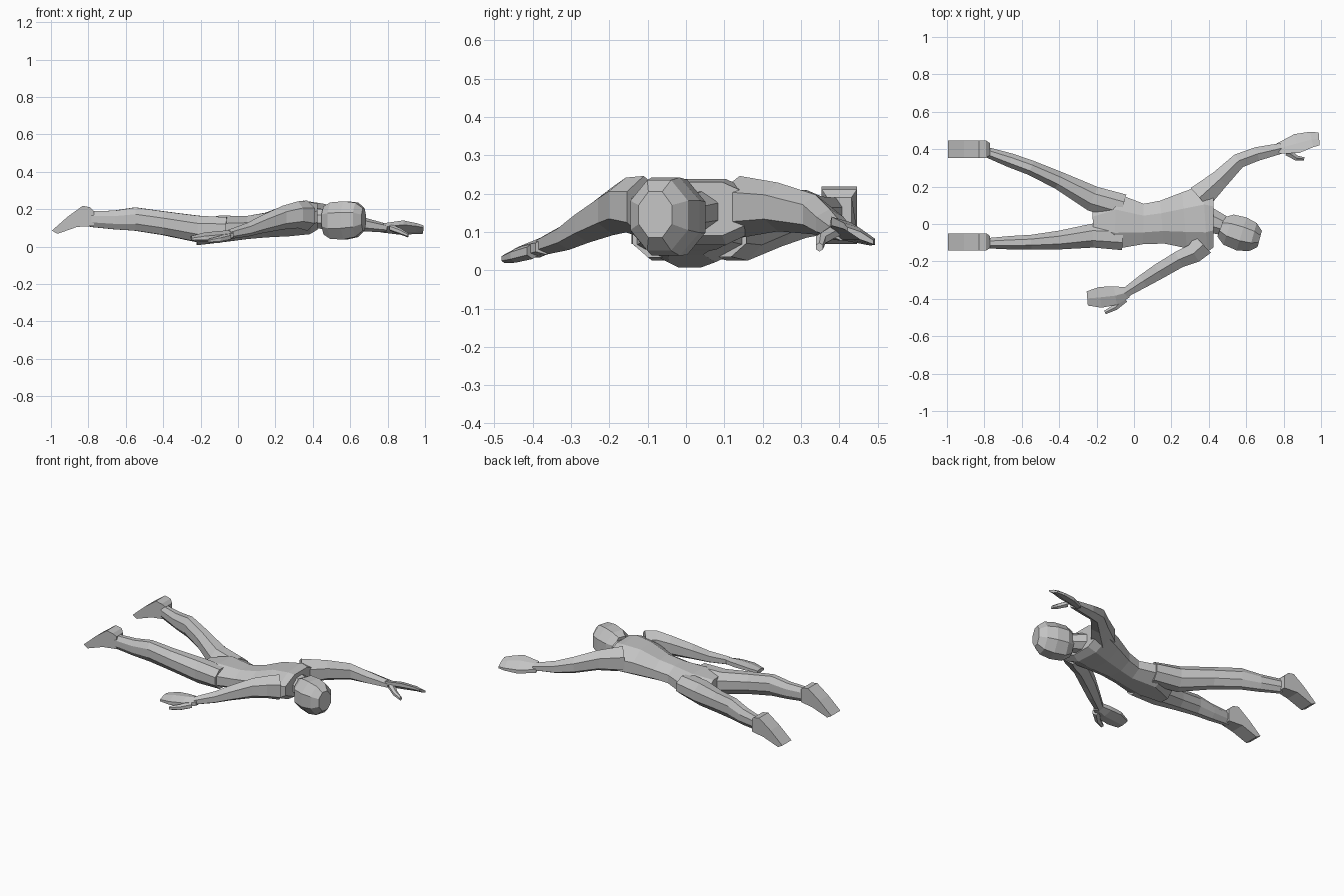
import bpy
import bmesh
import math
from mathutils import Vector

default_cube = bpy.data.objects.get("Cube")
if default_cube:
    bpy.data.objects.remove(default_cube, do_unlink=True)

# One plain grey for the whole figure
grey = bpy.data.materials.new("plain grey")
grey.use_nodes = True
colour = (0.55, 0.55, 0.55, 1)
grey.diffuse_color = colour
grey.node_tree.nodes["Principled BSDF"].inputs["Base Color"].default_value = colour


def finish(name, bm):
    """Turn a bmesh into a flat shaded object with outward normals."""
    bmesh.ops.recalc_face_normals(bm, faces=bm.faces)
    mesh = bpy.data.meshes.new(name)
    bm.to_mesh(mesh)
    bm.free()
    mesh.materials.append(grey)
    obj = bpy.data.objects.new(name, mesh)
    bpy.context.collection.objects.link(obj)
    return obj


def loft(name, sections, sides=8, slope=0.0):
    """Skin rings along a path; a section is x, y, z, half width, half height.
    slope tips the ring sideways (rise per unit of width)."""
    bm = bmesh.new()
    rings = []
    centres = [Vector(s[:3]) for s in sections]
    grow = 1 / math.cos(math.pi / sides)
    last = len(sections) - 1
    for i, (centre, section) in enumerate(zip(centres, sections)):
        along = centres[min(i + 1, last)] - centres[max(i - 1, 0)]
        across = Vector((-along.y, along.x, 0)).normalized()
        across.z = slope
        half_width, half_height = section[3:]
        ring = []
        for k in range(sides):
            angle = math.tau * (k + 0.5) / sides
            side = across * (half_width * grow * math.cos(angle))
            lift = Vector((0, 0, half_height * grow * math.sin(angle)))
            ring.append(bm.verts.new(centre + side + lift))
        rings.append(ring)
    for a, b in zip(rings, rings[1:]):
        for k in range(sides):
            n = (k + 1) % sides
            bm.faces.new((a[k], a[n], b[n], b[k]))
    bm.faces.new(rings[0])
    bm.faces.new(rings[-1])
    return finish(name, bm)


def foot(name, middle, half_width):
    """Extrude the side profile of a pointed foot across its width."""
    profile = [(-.77, .11), (-.77, .19), (-.79, .21), (-.83, .218),
               (-.91, .16), (-.995, .085), (-.965, .068), (-.86, .105)]
    bm = bmesh.new()
    face = bm.faces.new([bm.verts.new((x, middle - half_width, z)) for x, z in profile])
    result = bmesh.ops.extrude_face_region(bm, geom=[face])
    moved = [v for v in result["geom"] if isinstance(v, bmesh.types.BMVert)]
    bmesh.ops.translate(bm, verts=moved, vec=(0, 2 * half_width, 0))
    # Narrow the ankle end
    for v in bm.verts:
        if v.co.x > -.78:
            v.co.y = middle + (v.co.y - middle) * 0.7
    return finish(name, bm)


# Trunk, from crotch to shoulders
loft("torso", [
    (-.22, .01, .075, .07, .068),
    (-.1, .015, .093, .15, .072),
    (.05, 0, .102, .108, .062),
    (.15, .01, .115, .115, .066),
    (.27, .02, .14, .15, .085),
    (.38, .03, .152, .18, .086),
    (.425, .03, .16, .155, .07)])

loft("neck", [(.38, .03, .155, .07, .055), (.52, -.025, .14, .045, .05)])

# Head, from nape to crown
loft("head", [
    (.465, -.015, .14, .055, .075),
    (.505, -.03, .138, .085, .098),
    (.575, -.053, .14, .092, .102),
    (.635, -.07, .143, .078, .092),
    (.672, -.08, .145, .045, .06)])

# Legs stretched out behind
loft("left_leg", [
    (-.06, .09, .095, .07, .06),
    (-.22, .135, .095, .068, .07),
    (-.4, .232, .125, .048, .063),
    (-.55, .3, .147, .04, .062),
    (-.66, .34, .142, .038, .05),
    (-.79, .385, .147, .027, .042)])
loft("right_leg", [
    (-.06, -.07, .095, .07, .062),
    (-.22, -.062, .095, .064, .07),
    (-.4, -.086, .125, .05, .063),
    (-.55, -.097, .147, .039, .062),
    (-.66, -.1, .142, .036, .05),
    (-.79, -.103, .147, .027, .042)])
foot("left_foot", .4, .046)
foot("right_foot", -.096, .046)

# Left arm reaching forward, with a tipped mitten hand
loft("left_arm", [
    (.35, .14, .165, .07, .07),
    (.46, .24, .165, .05, .055),
    (.56, .338, .145, .04, .045),
    (.66, .375, .12, .037, .034),
    (.79, .405, .1, .028, .02)], sides=6)
loft("left_hand", [
    (.77, .403, .1, .028, .018),
    (.87, .43, .102, .052, .02),
    (.95, .452, .095, .042, .014),
    (.99, .455, .09, .034, .009)], sides=6, slope=-.5)
loft("left_thumb", [
    (.82, .385, .1, .02, .016),
    (.87, .352, .08, .014, .015),
    (.91, .348, .06, .009, .01)], sides=6)

# Right arm trailing beside the body
loft("right_arm", [
    (.37, -.11, .165, .06, .07),
    (.32, -.157, .17, .052, .062),
    (.24, -.19, .155, .045, .055),
    (.13, -.255, .12, .042, .042),
    (.05, -.305, .09, .036, .032),
    (-.05, -.37, .065, .025, .022)], sides=6)
loft("right_hand", [
    (-.03, -.365, .064, .028, .02),
    (-.1, -.383, .058, .05, .022),
    (-.18, -.392, .054, .056, .018),
    (-.25, -.398, .045, .038, .01)], sides=6, slope=-.15)
loft("right_thumb", [
    (-.05, -.4, .05, .02, .018),
    (-.1, -.445, .038, .016, .016),
    (-.155, -.473, .03, .01, .01)], sides=6)
